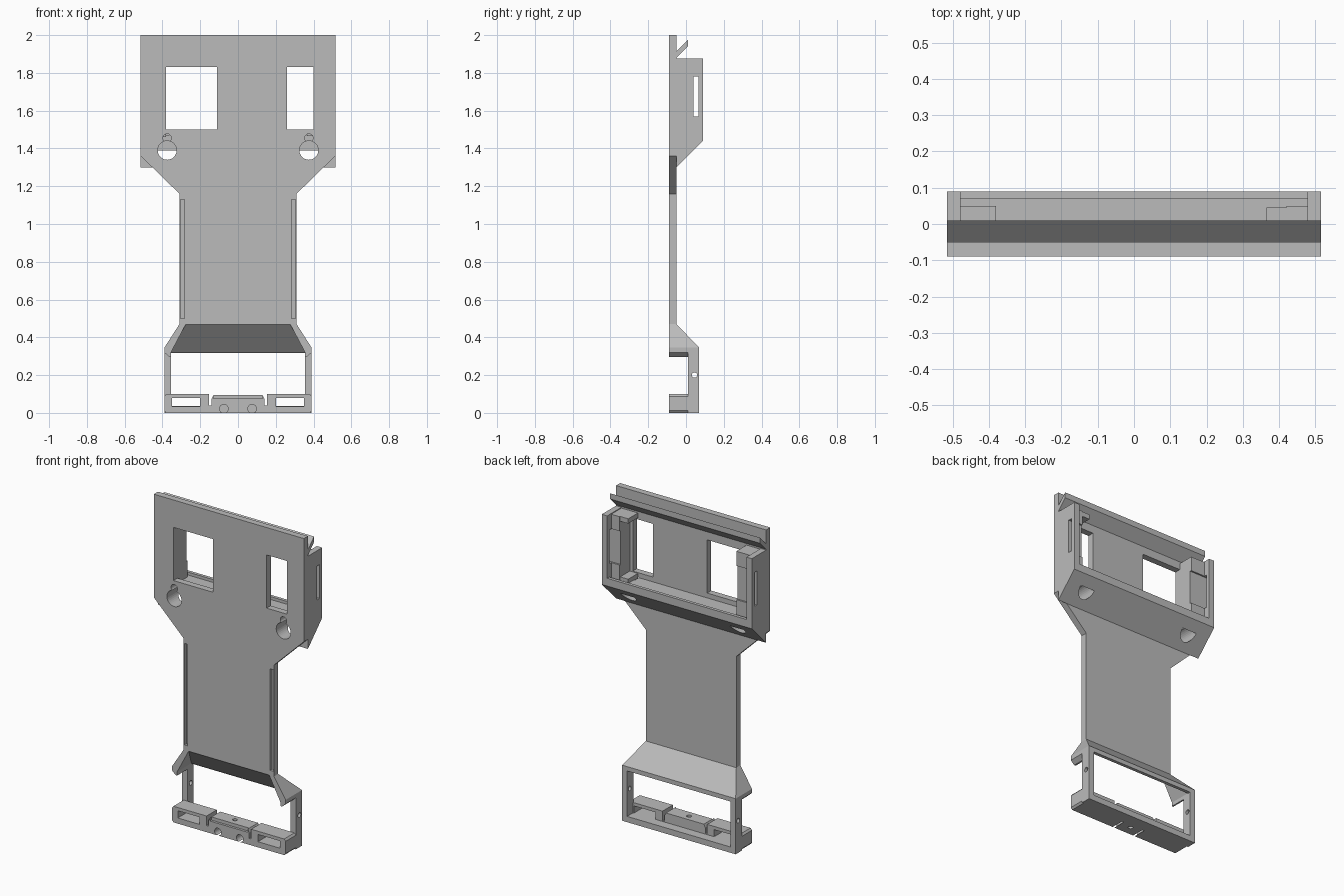
import bpy, bmesh, math
from mathutils import Vector, Matrix

cube = bpy.data.objects.get("Cube")
if cube:
    bpy.data.objects.remove(cube)

grey = bpy.data.materials.new("plain grey")
grey.use_nodes = True
COLOUR = (0.5, 0.5, 0.5, 1)
grey.diffuse_color = COLOUR
grey.node_tree.nodes["Principled BSDF"].inputs["Base Color"].default_value = COLOUR


def add(name, bm):
    bmesh.ops.recalc_face_normals(bm, faces=bm.faces)
    mesh = bpy.data.meshes.new(name)
    bm.to_mesh(mesh)
    bm.free()
    mesh.materials.append(grey)
    ob = bpy.data.objects.new(name, mesh)
    bpy.context.collection.objects.link(ob)
    return ob


def box(name, x, y, z):
    bm = bmesh.new()
    bmesh.ops.create_cube(bm, size=1)
    for v in bm.verts:
        v.co = [r[0] + (c + 0.5) * (r[1] - r[0]) for c, r in zip(v.co, (x, y, z))]
    return add(name, bm)


def prism(name, points, axis, lo, hi):
    """Extrude a profile: axis y takes (x, z) points, axis x takes (y, z)."""
    bm = bmesh.new()
    place = (lambda a, b: (a, lo, b)) if axis == "y" else (lambda a, b: (lo, a, b))
    face = bm.faces.new([bm.verts.new(place(*p)) for p in points])
    out = bmesh.ops.extrude_face_region(bm, geom=[face])["geom"]
    shift = (0, hi - lo, 0) if axis == "y" else (hi - lo, 0, 0)
    bmesh.ops.translate(bm, vec=shift, verts=[g for g in out if isinstance(g, bmesh.types.BMVert)])
    return add(name, bm)


def hull(name, half_points):
    """Convex solid through points mirrored across x."""
    bm = bmesh.new()
    for x, y, z in half_points:
        for s in (-1, 1):
            bm.verts.new((s * x, y, z))
    bmesh.ops.convex_hull(bm, input=bm.verts)
    bmesh.ops.dissolve_limit(bm, angle_limit=0.01, verts=bm.verts, edges=bm.edges)
    return add(name, bm)


def rod(name, centre, radius, length, axis):
    bm = bmesh.new()
    turn = Matrix.Rotation(math.pi / 2, 4, {"x": "Y", "y": "X"}[axis]) if axis != "z" else Matrix()
    bmesh.ops.create_cone(bm, cap_ends=True, segments=32, radius1=radius, radius2=radius,
                          depth=length, matrix=Matrix.Translation(Vector(centre)) @ turn)
    return add(name, bm)


def cut(target, *cutters):
    for c in cutters:
        c.hide_render = True
        m = target.modifiers.new("cut", "BOOLEAN")
        m.operation, m.solver, m.object = "DIFFERENCE", "EXACT", c
    bpy.context.view_layer.update()
    dg = bpy.context.evaluated_depsgraph_get()
    mesh = bpy.data.meshes.new_from_object(target.evaluated_get(dg))
    target.modifiers.clear()
    target.data = mesh
    for c in cutters:
        bpy.data.objects.remove(c)


FRONT, BACK = -0.09, -0.05

# Front plate: wide head and narrow neck
half = [(0.515, 2), (0.515, 1.36), (0.31, 1.16), (0.31, 0.46)]
plate = prism("front_plate", half + [(-x, z) for x, z in reversed(half)], "y", FRONT, BACK)
cut(plate,
    box("window_cut", (-0.38, -0.11), (-0.2, 0), (1.5, 1.83)),
    box("window_cut", (0.26, 0.4), (-0.2, 0), (1.5, 1.83)))

# Sloped ledge below the pocket, with a raised back lip
ledge = prism("sloped_ledge", [(BACK, 1.3), (0.09, 1.44), (0.09, 1.488), (0.07, 1.488),
                               (0.07, 1.47), (BACK, 1.47)], "x", -0.515, 0.515)

# Screw holes with a small keyhole above each
for x in (-0.375, 0.375):
    for part in (plate, ledge):
        cut(part, rod("screw_cut", (x, -0.03, 1.39), 0.05, 0.14, "y"))
        cut(part, rod("keyhole_cut", (x, -0.09, 1.455), 0.022, 0.16, "y"))

# Slanted catch along the top of the head
prism("top_catch", [(BACK, 1.88), (0.01, 1.94), (0.01, 1.975), (BACK, 1.915)], "x", -0.515, 0.515)

# Pocket end walls with a vertical slot through each
for side, s, inner in (("right", -1, 0.38), ("left", 1, 0.42)):
    wall = box(side + "_pocket_wall", sorted((s * 0.478, s * 0.515)), (BACK, 0.09), (1.46, 1.875))
    rib = box(side + "_pocket_block", sorted((s * inner, s * 0.479)), (BACK, 0.05), (1.46, 1.87))
    for part in (wall, rib):
        cut(part, box("slot_cut", sorted((s * 0.3, s * 0.6)), (0.04, 0.065), (1.57, 1.78)))
for z in (1.465, 1.84):
    box("left_pocket_tab", (0.365, 0.43), (BACK, 0.045), (z, z + 0.03))

# Shallow grooves down the neck
for s in (-1, 1):
    cut(plate, box("groove_cut", sorted((s * 0.283, s * 0.305)), (-0.1, -0.07), (0.5, 1.13)))

# Flared hood, hollow on the front and underside
hood = hull("flared_hood", [(0.31, FRONT, 0.47), (0.31, BACK, 0.47), (0.39, FRONT, 0.345),
                            (0.39, 0.07, 0.345), (0.39, FRONT, 0.32), (0.39, 0.07, 0.32),
                            (0.365, FRONT, 0.297), (0.365, 0.07, 0.297)])
cut(hood,
    hull("hood_cut", [(0.27, -0.1, 0.481), (0.355, -0.1, 0.32), (0.355, 0.05, 0.32),
                      (0.355, -0.1, 0.28), (0.355, 0.05, 0.28)]),
    box("hood_cut", (-0.355, 0.355), (0.0, 0.1), (0.28, 0.318)),
    box("hood_cut", (-0.5, 0.5), (0.01, 0.1), (0.28, 0.315)))
# The neck must not fill the hollow
cut(plate, box("neck_cut", (-0.5, 0.5), (-0.2, 0.1), (0.4, 0.469)))

# Lower frame posts with a pin hole, and back rail
for side, s in (("right", -1), ("left", 1)):
    post = box(side + "_frame_post", sorted((s * 0.355, s * 0.39)), (0.01, 0.07), (0.0, 0.33))
    cut(post, rod("pin_cut", (s * 0.37, 0.045, 0.2), 0.014, 0.2, "x"))
box("back_rail", (-0.36, 0.36), (0.0, 0.07), (0, 0.036))

# Bottom bar: two hollow end boxes and a lower centre block
for side, s in (("right", -1), ("left", 1)):
    end = prism(side + "_end_box", [(s * 0.153, 0), (s * 0.38, 0), (s * 0.39, 0.012),
                                    (s * 0.39, 0.088), (s * 0.38, 0.1), (s * 0.153, 0.1)],
                "y", FRONT, 0.011)
    cut(end, box("pocket_cut", sorted((s * 0.2, s * 0.35)), (-0.2, 0.2), (0.035, 0.08)))
    box(side + "_bar_web", sorted((s * 0.138, s * 0.16)), (FRONT, 0.011), (0, 0.04))
centre = prism("centre_block", [(-0.14, 0), (0.14, 0), (0.14, 0.075), (0.13, 0.095),
                                (-0.13, 0.095), (-0.14, 0.075)], "y", FRONT, 0.011)
cut(centre,
    box("step_cut", (-0.13, 0.13), (-0.1, -0.075), (0.075, 0.2)),
    rod("centre_cut", (0, -0.03, 0.05), 0.014, 0.2, "z"),
    rod("wire_cut", (-0.075, -0.09, 0.022), 0.023, 0.16, "y"),
    rod("wire_cut", (0.075, -0.09, 0.022), 0.023, 0.16, "y"))
